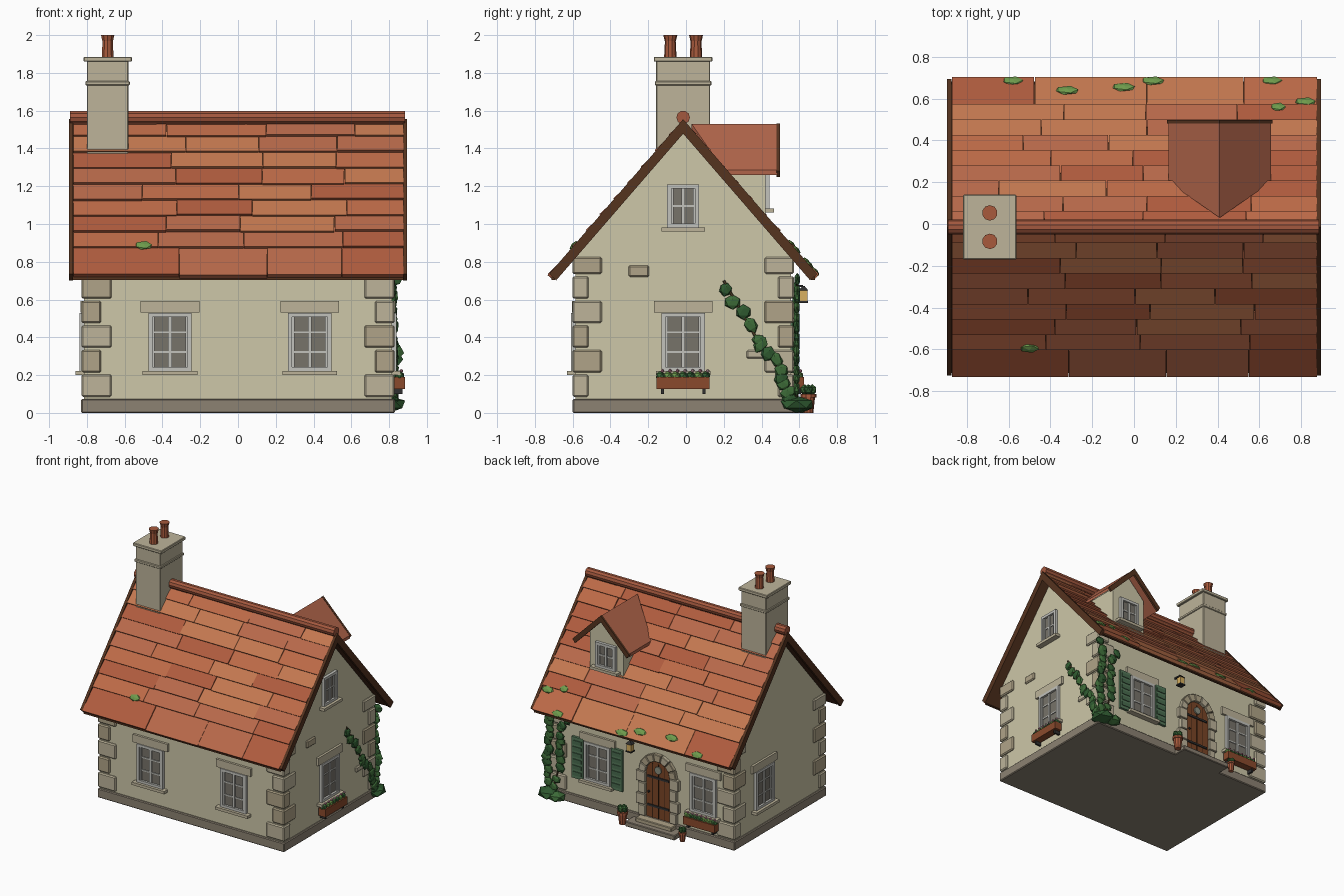
import bpy, bmesh, math, random
from mathutils import Matrix, Vector

if "Cube" in bpy.data.objects:
    bpy.data.objects.remove(bpy.data.objects["Cube"])

random.seed(4)
I = Matrix.Identity(4)
YC = -0.015                      # ridge line of the house
MATS = {}


def material(hexcol):
    if hexcol not in MATS:
        m = bpy.data.materials.new("colour_" + hexcol)
        rgb = [int(hexcol[i:i + 2], 16) / 255 for i in (0, 2, 4)]
        m.diffuse_color = [((c + 0.055) / 1.055) ** 2.4 for c in rgb] + [1]
        m.use_nodes = True
        m.node_tree.nodes["Principled BSDF"].inputs["Base Color"].default_value = m.diffuse_color
        MATS[hexcol] = m
    return MATS[hexcol]


WALL, STONE, STONE2, PLINTH = "cdc7a8", "bdb49a", "b0a488", "8c8272"
WOOD, FRAME, GLASS, DOOR = "55331f", "c2c2bc", "77736a", "7a4526"
LEAF, LEAF2, MOSS, CLAY, IRON = "2f5a30", "3d6b38", "6d9a4c", "a85a3c", "303030"
TILES = ["bd6a47", "c47850", "b05c3e", "b8694a"]


class Part:
    """Collects simple solids into one object; M maps local to world."""
    def __init__(s, name, M=I):
        s.name, s.M, s.bm, s.cols = name, M, bmesh.new(), []

    def paint(s, faces, col):
        if col not in s.cols:
            s.cols.append(col)
        for f in faces:
            f.material_index = s.cols.index(col)

    def loft(s, a, b, col):
        va, vb = [s.bm.verts.new(p) for p in a], [s.bm.verts.new(p) for p in b]
        n = len(a)
        fs = [s.bm.faces.new(va), s.bm.faces.new(vb[::-1])]
        fs += [s.bm.faces.new((va[i], vb[i], vb[(i + 1) % n], va[(i + 1) % n])) for i in range(n)]
        s.paint(fs, col)

    def prism(s, pts, y0, y1, col):
        s.loft([(x, y0, z) for x, z in pts], [(x, y1, z) for x, z in pts], col)

    def box(s, c, d, col):
        x, z = d[0] / 2, d[2] / 2
        s.prism([(c[0] + i * x, c[2] + k * z) for i, k in ((-1, -1), (1, -1), (1, 1), (-1, 1))],
                c[1] - d[1] / 2, c[1] + d[1] / 2, col)

    def cone(s, c, r1, r2, h, col, n=10, R=I):
        r = bmesh.ops.create_cone(s.bm, cap_ends=True, segments=n, radius1=r1, radius2=r2, depth=h,
                                  matrix=Matrix.Translation(c) @ R)
        s.paint({f for v in r["verts"] for f in v.link_faces}, col)

    def blob(s, c, d, col, R=I):
        r = bmesh.ops.create_icosphere(s.bm, subdivisions=1, radius=0.5, matrix=Matrix.Translation(c) @ R
                                       @ Matrix.Diagonal((*d, 1)))
        s.paint({f for v in r["verts"] for f in v.link_faces}, col)

    def done(s, bevel=0):
        s.bm.transform(s.M)
        bmesh.ops.recalc_face_normals(s.bm, faces=s.bm.faces)
        me = bpy.data.meshes.new(s.name)
        s.bm.to_mesh(me)
        s.bm.free()
        for c in s.cols:
            me.materials.append(material(c))
        ob = bpy.data.objects.new(s.name, me)
        bpy.context.collection.objects.link(ob)
        if bevel:
            m = ob.modifiers.new("bevel", "BEVEL")
            m.width, m.segments = bevel, 1
        return ob


def frame(x, y, deg):            # wall frame: local -y points out of the wall
    return Matrix.Translation((x, y, 0)) @ Matrix.Rotation(math.radians(deg), 4, "Z")


FRONT, BACK = frame(0, YC - 0.57, 0), frame(0, YC + 0.57, 180)
RIGHT, LEFT = frame(0.815, YC, 90), frame(-0.815, YC, -90)
PROFILE = frame(0, YC, 90)       # local x runs along world y, for gable profiles

# walls and plinth
p = Part("walls", PROFILE)
p.prism([(-0.57, 0.02), (0.57, 0.02), (0.57, 0.83), (0, 1.49), (-0.57, 0.83)], -0.815, 0.815, WALL)
p.done()
p = Part("plinth")
p.box((0, YC, 0.037), (1.66, 1.17, 0.074), PLINTH)
p.done(0.006)

# corner stones and stray wall stones
p = Part("corner_stones")
for sx in (-1, 1):
    for sy in (-1, 1):
        for k in range(6):
            lx, ly = ((0.16, 0.085), (0.105, 0.155))[k % 2]
            h = 0.118 if k < 5 else 0.09
            p.box((sx * (0.829 - lx / 2), YC + sy * (0.586 - ly / 2), 0.085 + 0.13 * k + h / 2),
                  (lx, ly, h), random.choice((STONE, STONE2)))
p.box((0.82, -0.25, 0.75), (0.02, 0.11, 0.06), STONE2)
p.box((0.82, 0.37, 0.31), (0.02, 0.1, 0.045), STONE)
p.done(0.008)

# roof deck, gable boards, eave boards
deck, boards = Part("roof_deck", PROFILE), Part("gable_boards", PROFILE)
for s in (-1, 1):
    deck.prism([(0, 1.53), (s * 0.695, 0.728), (s * 0.675, 0.705), (0, 1.485)], -0.875, 0.875, WOOD)
    deck.box((s * 0.688, 0, 0.722), (0.02, 1.75, 0.035), WOOD)
    for x in (-0.885, 0.885):
        boards.prism([(0, 1.555), (s * 0.71, 0.735), (s * 0.672, 0.702), (0, 1.478)],
                     x - 0.011, x + 0.011, WOOD)
deck.done()
boards.done()

# overlapping tile rows
def slope(w, drop):              # point on the roof line, sunk by drop along the normal
    return w - 0.756 * drop, 1.555 - 1.155 * w - 0.654 * drop

for s, name in ((-1, "front_tiles"), (1, "back_tiles")):
    p = Part(name, PROFILE)
    for i in range(9):
        lo, hi = (0.715 if i == 0 else 0.658 - 0.073 * i), max(0.0, 0.562 - 0.073 * i)
        quad = [slope(lo, -0.004), slope(hi, 0.014), slope(hi, 0.026), slope(lo, 0.022)]
        x = -0.875
        nxt = x + random.uniform(0.25, 0.5)
        while x < 0.87:
            if nxt > 0.72:
                nxt = 0.875
            j = random.uniform(-0.004, 0.004)
            p.prism([(s * a, b + j) for a, b in quad], x, nxt - 0.003, random.choice(TILES))
            x, nxt = nxt, nxt + random.uniform(0.38, 0.55)
    p.done()
p = Part("ridge")
p.cone((-0.003, YC, 1.564), 0.036, 0.036, 1.775, "a3583e", 10, Matrix.Rotation(math.pi / 2, 4, "Y"))
p.done()

# chimney
p = Part("chimney")
p.box((-0.69, YC, 1.6), (0.22, 0.285, 0.53), STONE)
p.box((-0.69, YC, 1.745), (0.235, 0.3, 0.022), STONE)
p.box((-0.69, YC, 1.872), (0.255, 0.31, 0.026), STONE)
p.done(0.004)
p = Part("chimney_pots")
for y in (-0.083, 0.053):
    p.cone((-0.69, y, 1.93), 0.033, 0.028, 0.1, CLAY)
    p.cone((-0.69, y, 1.985), 0.03, 0.037, 0.03, CLAY)
p.done()


def window(name, M, u, z, w=0.23, h=0.31, lintel=True):
    p = Part(name, M)
    zc = z + h / 2
    p.box((u, 0, zc), (w - 0.02, 0.012, h - 0.02), GLASS)
    for sg in (-1, 1):
        p.box((u + sg * (w / 2 - 0.011), -0.008, zc), (0.022, 0.03, h), FRAME)
        p.box((u, -0.008, zc + sg * (h / 2 - 0.011)), (w - 0.04, 0.03, 0.022), FRAME)
        p.box((u + sg * (w / 2 - 0.028), -0.005, zc), (0.012, 0.02, h - 0.04), FRAME)
    p.box((u, -0.005, zc), (0.02, 0.02, h - 0.03), FRAME)
    for k in ((-1, 1) if h > 0.25 else (0,)):
        p.box((u, -0.004, zc + k * h / 6), (w - 0.04, 0.016, 0.01), FRAME)
    p.box((u, -0.015, z - 0.009), (w + 0.06, 0.06, 0.022), STONE)
    if lintel:
        p.box((u, -0.003, z + h + 0.032), (w + 0.08, 0.03, 0.062), STONE)
    p.done()


window("front_window_left", FRONT, -0.36, 0.22)
window("front_window_right", FRONT, 0.38, 0.22)
window("right_window", RIGHT, 0, 0.22)
window("right_gable_window", RIGHT, 0, 0.98, 0.17, 0.23, False)
window("left_window", LEFT, -0.2, 0.22)
window("back_window_left", BACK, -0.39, 0.22)
window("back_window_right", BACK, 0.55, 0.22)

# shutters beside one back window
p = Part("shutters", BACK)
for u in (-0.565, -0.215):
    p.box((u, -0.01, 0.375), (0.1, 0.02, 0.33), "55795a")
    for k in range(6):
        p.box((u, -0.02, 0.25 + 0.05 * k), (0.075, 0.012, 0.03), "486b4e")
p.done()

# arched door with stone surround and steps
U, SPR, R0, R1 = 0.15, 0.43, 0.108, 0.168
p = Part("door", BACK)
arc = [(U + R0 * math.cos(math.pi * i / 10), SPR + R0 * math.sin(math.pi * i / 10)) for i in range(11)]
p.prism([(U - R0, 0.07), (U + R0, 0.07)] + arc, -0.008, 0.01, DOOR)
for k in (-1, 0, 1):
    p.box((U + k * 0.052, -0.008, 0.29), (0.006, 0.006, 0.44), "3c2212")
for z in (0.17, 0.4):
    p.box((U, -0.011, z), (0.19, 0.01, 0.016), IRON)
p.cone((U, -0.012, 0.465), 0.03, 0.03, 0.014, "8a8f80", 10, Matrix.Rotation(math.pi / 2, 4, "X"))
p.blob((U - 0.08, -0.018, 0.28), (0.02, 0.02, 0.02), IRON)
p.done()
p = Part("door_surround", BACK)
for i in range(7):
    a, b = math.pi * (i + 0.03) / 7, math.pi * (i + 0.97) / 7
    p.prism([(U + r * math.cos(t), SPR + r * math.sin(t)) for r, t in ((R0, a), (R1, a), (R1, b), (R0, b))],
            -0.028, 0.005, random.choice((STONE, STONE2)))
for sg in (-1, 1):
    for k in range(4):
        w = 0.06 + 0.02 * (k % 2)
        p.box((U + sg * (R0 + w / 2), -0.012, 0.118 + 0.09 * k), (w, 0.032, 0.085), STONE)
p.done(0.004)
p = Part("door_steps", BACK)
p.box((U, -0.055, 0.02), (0.44, 0.13, 0.04), PLINTH)
p.box((U, -0.035, 0.05), (0.32, 0.08, 0.04), STONE2)
p.done(0.005)

# dormer
DX = 0.41
p = Part("dormer_walls")
p.prism([(DX - 0.15, 0.97), (DX + 0.15, 0.97), (DX + 0.15, 1.34), (DX, 1.49), (DX - 0.15, 1.34)], 0.15, 0.42, WALL)
p.done()
p = Part("dormer_roof")
for s in (-1, 1):
    top = [(DX, 0.485, 1.53), (DX + s * 0.245, 0.485, 1.285), (DX + s * 0.245, 0.2, 1.285), (DX, 0.03, 1.53)]
    p.loft(top, [(x, y, z - 0.025) for x, y, z in top], "b0644a")
    p.prism([(DX, 1.533), (DX + s * 0.252, 1.281), (DX + s * 0.23, 1.25), (DX, 1.48)], 0.48, 0.497, WOOD)
p.done()
window("dormer_window", frame(DX, 0.42, 180), 0, 1.08, 0.18, 0.2, False)


# flower boxes
def flower_box(name, M, u):
    p = Part(name, M)
    p.box((u, -0.04, 0.158), (0.28, 0.06, 0.062), "8a4a2c")
    for sg in (-1, 1):
        p.box((u + sg * 0.11, -0.03, 0.115), (0.015, 0.05, 0.03), IRON)
    for k in range(7):
        x = u - 0.12 + 0.04 * k
        p.blob((x, -0.04, 0.197), (0.055, 0.055, 0.05), random.choice((LEAF, LEAF2, MOSS)))
        p.blob((x + 0.01, -0.05, 0.222), (0.022, 0.022, 0.02), random.choice(("b8788c", "c9a0a8")))
    p.done()


flower_box("right_flower_box", RIGHT, 0)
flower_box("back_flower_box", BACK, 0.55)

# potted plants
for name, x, y, k in (("large_pot", 0.11, 0.648, 1), ("small_pot", -0.42, 0.645, 0.75)):
    p = Part(name)
    p.cone((x, y, 0.045 * k), 0.026 * k, 0.036 * k, 0.09 * k, CLAY)
    p.cone((x, y, 0.09 * k), 0.042 * k, 0.042 * k, 0.018 * k, CLAY)
    for a in range(4):
        p.blob((x + 0.02 * k * math.cos(a * 1.57), y + 0.02 * k * math.sin(a * 1.57), 0.122 * k),
               (0.05 * k, 0.05 * k, 0.06 * k), (LEAF, LEAF2)[a % 2])
    p.done()

# lantern beside the door
p = Part("lantern")
p.box((0.06, 0.585, 0.672), (0.012, 0.07, 0.012), IRON)
p.box((0.06, 0.622, 0.62), (0.04, 0.04, 0.06), "d8b060")
p.box((0.06, 0.622, 0.588), (0.05, 0.05, 0.01), IRON)
p.cone((0.06, 0.622, 0.66), 0.036, 0.008, 0.024, IRON, 4, Matrix.Rotation(math.pi / 4, 4, "Z"))
p.done()


# climbing ivy: a stem along a path with flattened leaf clumps
def ivy(name, path, flat, n):
    c = bpy.data.curves.new(name + "_stem", "CURVE")
    c.dimensions, c.bevel_depth, c.bevel_resolution = "3D", 0.007, 0
    sp = c.splines.new("POLY")
    sp.points.add(len(path) - 1)
    for pt, q in zip(sp.points, path):
        pt.co = (*q, 1)
    c.materials.append(material("4a3a22"))
    bpy.context.collection.objects.link(bpy.data.objects.new(name + "_stem", c))
    p = Part(name + "_leaves")
    for i in range(n):
        t = (i + 0.5) / n * (len(path) - 1)
        k = int(t)
        q = Vector(path[k]).lerp(Vector(path[k + 1]), t - k)
        d = [random.uniform(0.06, 0.1) for _ in range(3)]
        d[flat] = 0.035
        q += Vector([0 if a == flat else random.uniform(-0.015, 0.015) for a in range(3)])
        p.blob(q, d, random.choice((LEAF, LEAF2)), Matrix.Rotation(random.uniform(-0.6, 0.6), 4, "XYZ"[flat]))
    p.done()


ivy("side_ivy", [(0.835, 0.55, 0.04), (0.835, 0.5, 0.22), (0.83, 0.37, 0.4), (0.825, 0.2, 0.7)], 0, 13)
ivy("corner_ivy", [(0.82, 0.585, 0.04), (0.83, 0.585, 0.3), (0.8, 0.585, 0.5), (0.82, 0.59, 0.72)], 1, 15)
ivy("back_ivy", [(0.78, 0.58, 0.05), (0.7, 0.58, 0.35), (0.72, 0.58, 0.52), (0.65, 0.58, 0.68)], 1, 11)
p = Part("ivy_base")
p.blob((0.8, 0.585, 0.045), (0.19, 0.2, 0.09), LEAF)
p.blob((0.72, 0.61, 0.04), (0.14, 0.13, 0.08), LEAF2)
p.done()

# moss cushions on the tiles
p = Part("roof_moss")
for x, w, s, d in ((-0.58, 0.7, 1, 0.11), (-0.32, 0.655, 1, 0.12), (-0.05, 0.67, 1, 0.12), (0.09, 0.7, 1, 0.12),
                   (0.66, 0.7, 1, 0.11), (0.69, 0.575, 1, 0.08), (0.82, 0.6, 1, 0.11), (-0.5, 0.58, -1, 0.1)):
    p.blob((x, YC + s * w, 1.557 - 1.155 * w), (d, 0.06, 0.025), MOSS, Matrix.Rotation(-s * 0.857, 4, "X"))
p.done()
